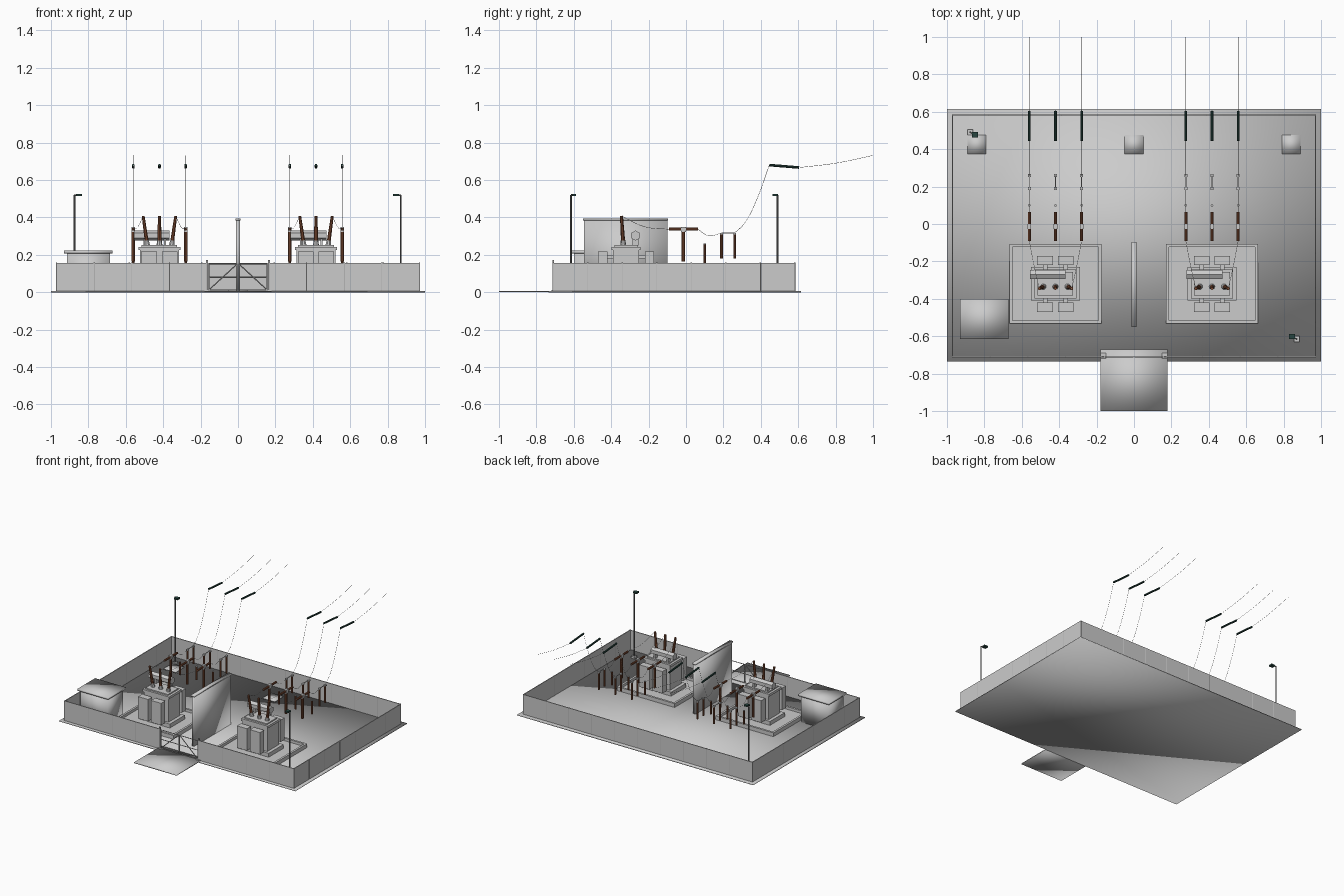
import bpy, bmesh
from mathutils import Vector, Matrix

if "Cube" in bpy.data.objects:
    bpy.data.objects.remove(bpy.data.objects["Cube"])


def material(name, rgb):
    m = bpy.data.materials.new(name)
    m.use_nodes = True
    m.diffuse_color = (*rgb, 1)
    m.node_tree.nodes["Principled BSDF"].inputs["Base Color"].default_value = (*rgb, 1)
    return m


CONCRETE = material("concrete grey", (0.6, 0.6, 0.6))
GALVANISED = material("galvanised grey", (0.5, 0.5, 0.5))
STEEL = material("dark steel", (0.16, 0.16, 0.16))
BROWN = material("brown porcelain", (0.22, 0.075, 0.035))
GREEN = material("dark green glass", (0.02, 0.06, 0.05))

BASE = 0.001  # parts stand just inside the slab


def finish(name, bm, mat, smooth=False):
    me = bpy.data.meshes.new(name)
    for f in bm.faces:
        f.smooth = smooth
    bm.to_mesh(me)
    bm.free()
    me.materials.append(mat)
    ob = bpy.data.objects.new(name, me)
    bpy.context.collection.objects.link(ob)


def box(name, xs, ys, zs, mat=CONCRETE, smooth=False):
    """Box spanning three (low, high) ranges."""
    bm = bmesh.new()
    bmesh.ops.create_cube(bm, size=1)
    spans = (xs, ys, zs)
    for v in bm.verts:
        v.co = [s[0] if c < 0 else s[1] for s, c in zip(spans, v.co)]
    finish(name, bm, mat, smooth)


def mid(c, size):
    return (c - size / 2, c + size / 2)


def rod(name, a, b, r, mat, sides=6, r2=None):
    """Straight bar or taper from a to b."""
    a, b = Vector(a), Vector(b)
    d = b - a
    bm = bmesh.new()
    turn = d.to_track_quat("Z", "Y").to_matrix().to_4x4()
    bmesh.ops.create_cone(bm, cap_ends=True, segments=sides, radius1=r,
                          radius2=r if r2 is None else r2, depth=d.length,
                          matrix=Matrix.Translation((a + b) / 2) @ turn)
    finish(name, bm, mat)


def wire(name, points):
    cu = bpy.data.curves.new(name, "CURVE")
    cu.dimensions = "3D"
    cu.bevel_depth = 0.001
    cu.bevel_resolution = 0
    cu.resolution_u = 4
    sp = cu.splines.new("BEZIER")
    sp.bezier_points.add(len(points) - 1)
    for bp, p in zip(sp.bezier_points, points):
        bp.co = p
        bp.handle_left_type = bp.handle_right_type = "AUTO"
    cu.materials.append(GALVANISED)
    ob = bpy.data.objects.new(name, cu)
    bpy.context.collection.objects.link(ob)


# Site slab, entrance pad and footings
box("ground_slab", (-1, 1), (-0.735, 0.615), (0, 0.006), smooth=True)
box("entrance_pad", (-0.18, 0.18), (-1, -0.67), (BASE, 0.008), smooth=True)
for x in (-0.84, 0, 0.84):
    box("footing", mid(x, 0.1), mid(0.425, 0.1), (BASE, 0.012), smooth=True)

# Perimeter fence
FX, F0, F1, FH = 0.97, -0.71, 0.582, 0.157


def fence(a, b, panels):
    a, b = Vector(a), Vector(b)
    lo = [min(p, q) - 0.003 for p, q in zip(a, b)]
    hi = [max(p, q) + 0.003 for p, q in zip(a, b)]
    box("fence_panels", (lo[0], hi[0]), (lo[1], hi[1]), (BASE, FH))
    for i in range(panels + 1):
        p = a.lerp(b, i / panels)
        rod("fence_post", (*p, BASE), (*p, FH + 0.001), 0.004, GALVANISED)


fence((-FX, F1), (FX, F1), 10)
for s in (-1, 1):
    fence((s * FX, F0), (s * FX, F1), 7)
    fence((s * FX, F0), (s * 0.165, F0), 4)

# Double gate with braced leaves
for s in (-1, 1):
    side = s * 0.165
    box("gate_post", mid(side, 0.01), mid(F0, 0.01), (BASE, 0.172), GALVANISED)
    box("gate_post_base", mid(side, 0.03), mid(F0 + 0.005, 0.03), (BASE, 0.012))
    inner, outer = s * 0.004, s * 0.156
    for z in (0.012, 0.08, 0.152):
        rod("gate_rail", (inner, F0, z), (outer, F0, z), 0.003, GALVANISED)
    for x in (inner, outer):
        rod("gate_stile", (x, F0, 0.012), (x, F0, 0.152), 0.003, GALVANISED)
    rod("gate_brace", (outer, F0, 0.012), (inner, F0, 0.152), 0.003, GALVANISED)

# Fire wall and control building
box("fire_wall", (-0.01, 0.01), (-0.545, -0.1), (BASE, 0.385), smooth=True)
box("fire_wall_cap", (-0.014, 0.014), (-0.55, -0.095), (0.385, 0.395), smooth=True)
box("control_building", (-0.915, -0.685), (-0.6, -0.415), (BASE, 0.21), smooth=True)
box("control_building_roof", (-0.93, -0.67), (-0.615, -0.4), (0.208, 0.222), smooth=True)

# Lamp posts
for x, y, s in ((-0.875, 0.49, 1), (0.87, -0.615, -1)):
    box("lamp_base", mid(x, 0.03), mid(y, 0.03), (BASE, 0.02))
    rod("lamp_pole", (x, y, BASE), (x, y, 0.52), 0.005, STEEL, 8)
    hx, hy = x + s * 0.025, y - s * 0.013
    rod("lamp_arm", (x, y, 0.518), (hx, hy, 0.52), 0.004, STEEL)
    box("lamp_head", mid(hx, 0.03), mid(hy, 0.028), (0.514, 0.526), GREEN)


def transformer(cx):
    cy = -0.32
    # Oil containment
    box("bund_floor", mid(cx, 0.48), mid(cy, 0.41), (BASE, 0.015))
    for s in (-1, 1):
        box("bund_side", mid(cx + s * 0.237, 0.016), mid(cy, 0.424), (BASE, 0.035))
        box("bund_end", mid(cx, 0.49), mid(cy + s * 0.204, 0.016), (BASE, 0.035))
    # Tank, lid and cooling radiators
    box("plinth", mid(cx, 0.26), mid(cy, 0.18), (BASE, 0.045))
    box("tank", mid(cx, 0.21), mid(cy, 0.14), (0.045, 0.23))
    box("tank_lid", mid(cx, 0.225), mid(cy, 0.155), (0.225, 0.243))
    box("tank_cover", mid(cx, 0.19), mid(cy, 0.125), (0.243, 0.252))
    for sy in (-1, 1):
        for sx in (-1, 1):
            x, y = cx + sx * 0.055, cy + sy * 0.125
            box("radiator", mid(x, 0.085), mid(y, 0.05), (0.05, 0.218))
            for z in (0.08, 0.19):
                box("radiator_pipe", mid(x, 0.025), mid(cy + sy * 0.085, 0.04), mid(z, 0.02))
    # Oil conservator on brackets
    rod("conservator", (cx - 0.135, -0.27, 0.303), (cx + 0.055, -0.27, 0.303), 0.027, CONCRETE)
    for dx in (-0.08, 0.03):
        box("conservator_bracket", mid(cx + dx, 0.012), mid(-0.27, 0.03), (0.25, 0.29))


def phase(cx, i):
    x = cx + i * 0.14
    # Transformer bushing
    foot = Vector((cx + i * 0.065, -0.335, 0.25))
    tip = Vector((cx + i * 0.087, -0.345, 0.408))
    neck = foot.lerp(tip, 0.18)
    rod("bushing_turret", foot, neck, 0.016, CONCRETE, 8, 0.012)
    rod("bushing", neck, tip, 0.011, BROWN, 8, 0.008)
    # Circuit breaker
    rod("breaker_column", (x, -0.015, 0.165), (x, -0.015, 0.325), 0.009, BROWN, 8)
    box("breaker_head", mid(x, 0.02), mid(-0.013, 0.026), (0.322, 0.35))
    for y0, y1 in ((-0.026, -0.09), (0.0, 0.065)):
        rod("breaker_arm", (x, y0, 0.337), (x, y1, 0.337), 0.008, BROWN, 8)
    # Surge arrester and disconnector
    rod("arrester", (x, 0.1, 0.155), (x, 0.1, 0.256), 0.007, BROWN, 8)
    rod("arrester_cap", (x, 0.1, 0.256), (x, 0.1, 0.26), 0.007, CONCRETE, 8)
    for y in (0.19, 0.26):
        rod("disconnector_column", (x, y, 0.18), (x, y, 0.31), 0.007, BROWN, 8)
        box("disconnector_cap", mid(x, 0.016), mid(y, 0.016), (0.308, 0.318))
    rod("disconnector_blade", (x, 0.19, 0.316), (x, 0.26, 0.316), 0.003, CONCRETE)
    # Line insulator string and conductors
    rod("line_insulator", (x, 0.445, 0.68), (x, 0.605, 0.667), 0.007, GREEN, 8)
    wire("line_wire", [(x, 0.605, 0.667), (x, 0.8, 0.69), (x, 1, 0.732)])
    wire("dropper_wire", [(x, 0.445, 0.68), (x, 0.38, 0.5), (x, 0.31, 0.365), (x, 0.26, 0.317)])
    wire("jumper_wire", [(x, 0.19, 0.317), (x, 0.12, 0.302), (x, 0.065, 0.337)])
    wire("bushing_wire", [(x, -0.09, 0.337), (x - i * 0.025, -0.22, 0.35), tip])


for centre in (-0.42, 0.417):
    transformer(centre)
    for i in (-1, 0, 1):
        phase(centre, i)
